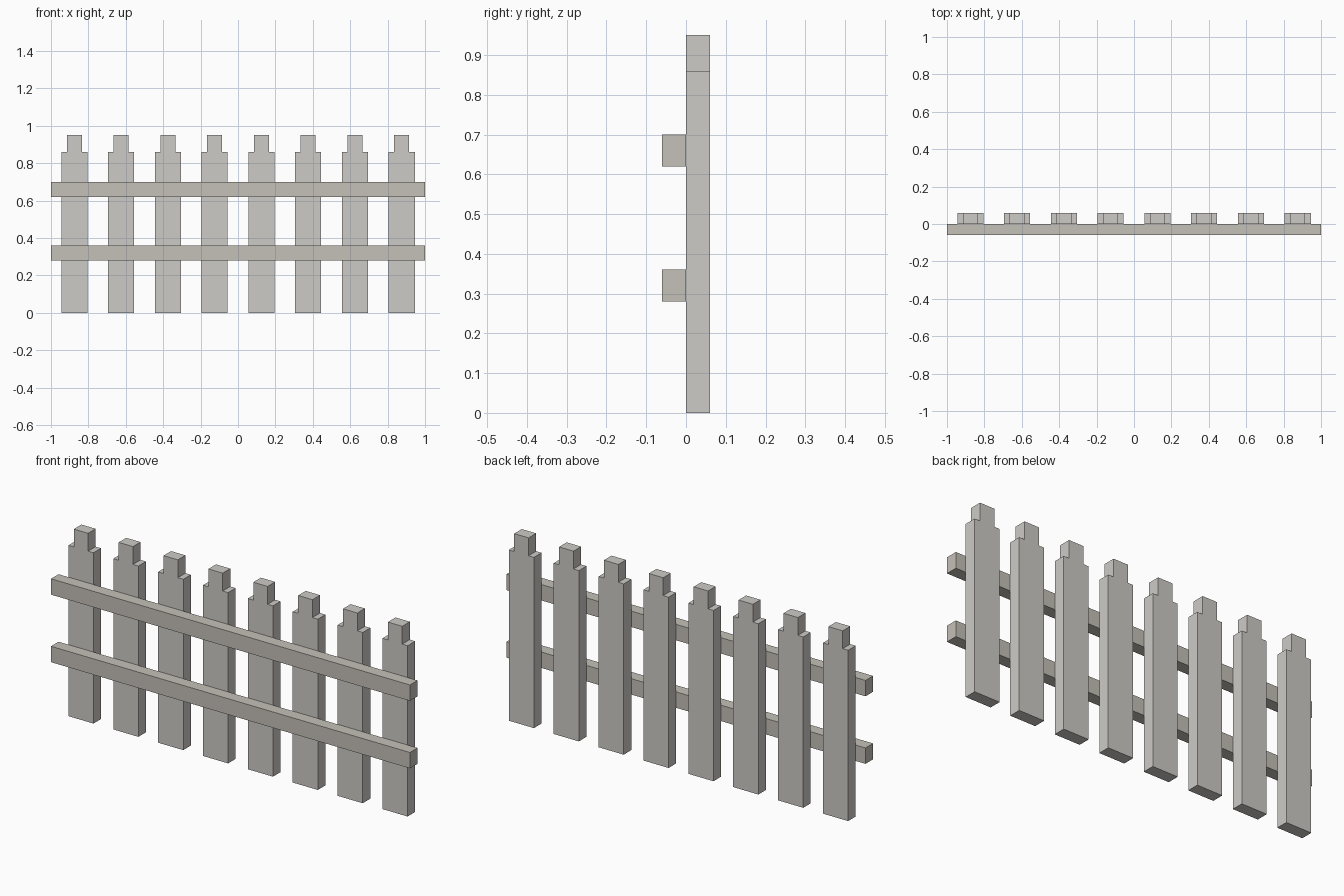
import bpy, bmesh

if "Cube" in bpy.data.objects:
    bpy.data.objects.remove(bpy.data.objects["Cube"])

COUNT, PITCH = 8, 0.25
DEPTH = 0.06


def material(name, color):
    mat = bpy.data.materials.new(name)
    mat.diffuse_color = (*color, 1)
    mat.use_nodes = True
    mat.node_tree.nodes["Principled BSDF"].inputs["Base Color"].default_value = mat.diffuse_color
    return mat


def extruded(name, profile, x, y0, y1, mat):
    """Extrude an x-z outline from y0 to y1."""
    bm = bmesh.new()
    face = bm.faces.new([bm.verts.new((px, y0, pz)) for px, pz in profile])
    out = bmesh.ops.extrude_face_region(bm, geom=[face])["geom"]
    verts = [v for v in out if isinstance(v, bmesh.types.BMVert)]
    bmesh.ops.translate(bm, verts=verts, vec=(0, y1 - y0, 0))
    bmesh.ops.recalc_face_normals(bm, faces=bm.faces)
    mesh = bpy.data.meshes.new(name)
    bm.to_mesh(mesh)
    bm.free()
    mesh.materials.append(mat)
    obj = bpy.data.objects.new(name, mesh)
    obj.location.x = x
    bpy.context.collection.objects.link(obj)
    return obj


picket_mat = material("picket_wood", (0.61, 0.60, 0.57))
rail_mat = material("rail_wood", (0.56, 0.53, 0.48))

# Pickets with a stepped narrow tip
half = [(0.07, 0), (0.07, 0.86), (0.04, 0.86), (0.04, 0.95)]
outline = half + [(-x, z) for x, z in reversed(half)]
for i in range(COUNT):
    extruded(f"picket_{i + 1}", outline, (i - (COUNT - 1) / 2) * PITCH, 0, DEPTH, picket_mat)

# Horizontal rails across the front
for name, z in (("lower_rail", 0.28), ("upper_rail", 0.62)):
    bar = [(-1, z), (1, z), (1, z + 0.08), (-1, z + 0.08)]
    extruded(name, bar, 0, -DEPTH, 0, rail_mat)
